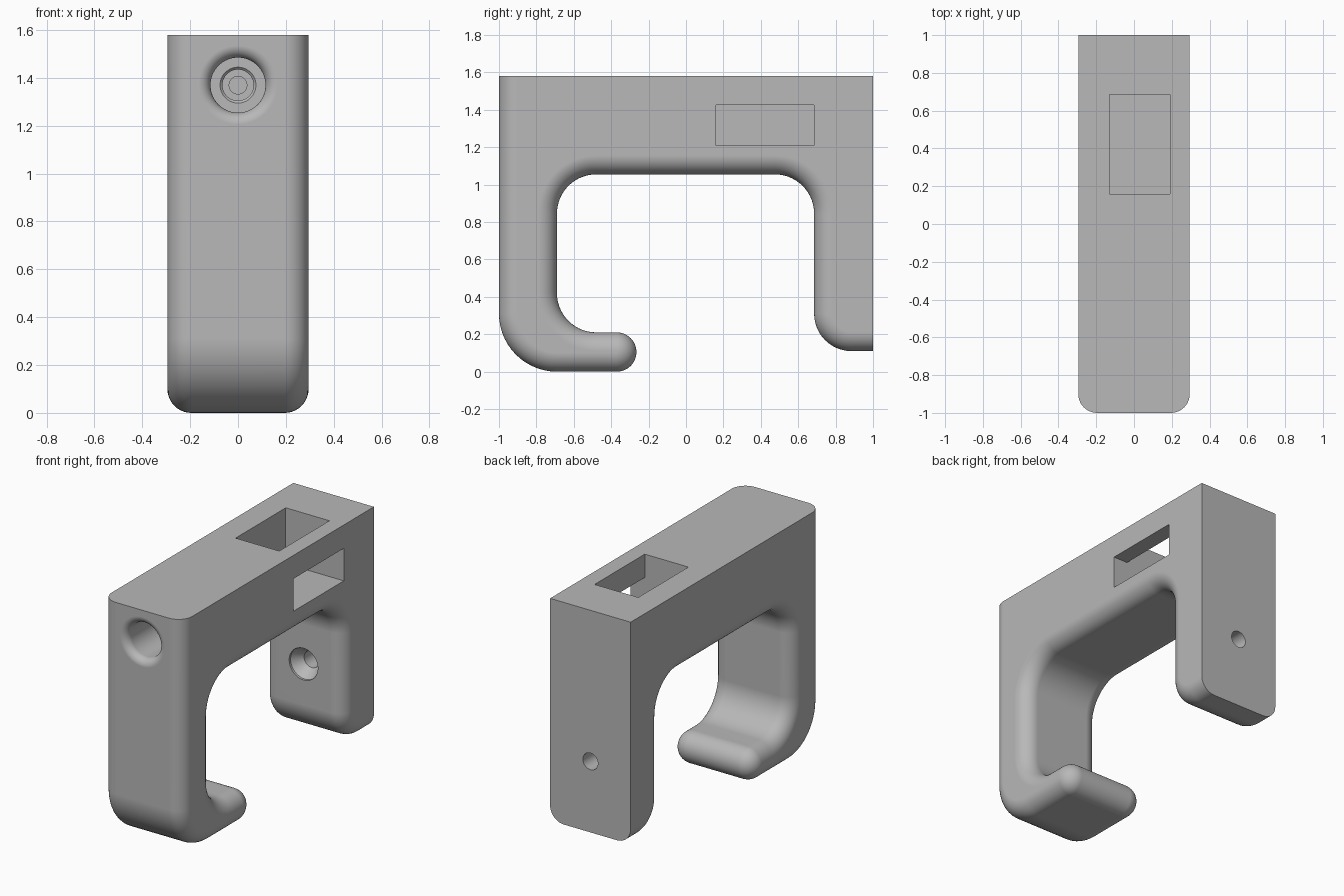
import bpy, bmesh
from math import sin, cos, pi, radians
from mathutils import Matrix

cube = bpy.data.objects.get("Cube")
if cube:
    bpy.data.objects.remove(cube, do_unlink=True)

HALF, FILLET = 0.295, 0.1
TOP = 1.58

grey = bpy.data.materials.new("plain_grey")
grey.use_nodes = True
colour = (0.48, 0.48, 0.48, 1)
grey.diffuse_color = colour
grey.node_tree.nodes["Principled BSDF"].inputs["Base Color"].default_value = colour


def make_object(name, bm):
    bmesh.ops.recalc_face_normals(bm, faces=bm.faces)
    mesh = bpy.data.meshes.new(name)
    bm.to_mesh(mesh)
    bm.free()
    obj = bpy.data.objects.new(name, mesh)
    mesh.materials.append(grey)
    bpy.context.collection.objects.link(obj)
    return obj


def arc(cy, cz, r, start, end, side=1, steps=14):
    """Points (y, z) with outward normals; side is -1 on concave arcs."""
    out = []
    for i in range(steps + 1):
        a = radians(start + (end - start) * i / steps)
        out.append((cy + r * cos(a), cz + r * sin(a), side * cos(a), side * sin(a)))
    return out


def bridge(bm, rings):
    n = len(rings[0])
    for a, b in zip(rings, rings[1:]):
        for i in range(n):
            j = (i + 1) % n
            bm.faces.new((a[i], a[j], b[j], b[i]))
    bm.faces.new(rings[0])
    bm.faces.new(rings[-1])


def lathe(name, profile, z, sides=64):
    """Solid turned about a line along y; profile holds (y, radius)."""
    bm = bmesh.new()
    rings = [[bm.verts.new((r * cos(2 * pi * k / sides), y, z + r * sin(2 * pi * k / sides)))
              for k in range(sides)] for y, r in profile]
    bridge(bm, rings)
    return make_object(name, bm)


def box(name, low, high):
    bm = bmesh.new()
    bmesh.ops.create_cube(bm, size=1)
    for v in bm.verts:
        v.co = [lo if c < 0 else hi for c, lo, hi in zip(v.co, low, high)]
    return make_object(name, bm)


# Rounded outline: front, hook, inner opening, back leg
outline = [(-1, TOP, -1, 0)]
outline += arc(-0.69, 0.31, 0.31, 180, 270)
outline += arc(-0.37, 0.105, 0.105, 270, 450, steps=24)
outline += arc(-0.48, 0.42, 0.21, 270, 180, -1)
outline += arc(-0.48, 0.845, 0.21, 180, 90, -1)
outline += arc(0.475, 0.845, 0.21, 90, 0, -1)
outline += arc(0.885, 0.31, 0.2, 180, 270)
outline += [(1, 0.11, 0, -1)]

# Body: outline layers across the width, shrinking through the side fillets
layers = []
for k in range(11):
    t = pi / 2 * k / 10
    layers.append((HALF - FILLET + FILLET * sin(t), FILLET * (1 - cos(t))))
layers = [(-x, d) for x, d in reversed(layers)] + layers
bm = bmesh.new()
rings = []
for x, d in layers:
    ring = [bm.verts.new((x, y - ny * d, z - nz * d)) for y, z, ny, nz in outline]
    ring.append(bm.verts.new((x, 1, TOP)))
    rings.append(ring)
bridge(bm, rings)
body = make_object("hook_body", bm)

# Cutters: flared stepped bore, countersunk screw hole, top pocket and side slot
flare = [(-0.95 - 0.05 * cos(t), 0.165 - 0.05 * sin(t))
         for t in (pi / 2 * k / 8 for k in range(9))]
bore = [(-1.03, 0.165)] + flare + [(-0.6, 0.115), (-0.6, 0.075), (-0.59, 0.065),
                                   (0.3, 0.065), (0.3, 0.037), (0.85, 0.037)]
screw = [(0.6, 0.105), (0.7, 0.105), (0.77, 0.055), (1.05, 0.055)]
cutters = [
    box("pocket_cutter", (-0.13, 0.16, 1.21), (0.19, 0.685, 1.8)),
    box("slot_cutter", (0.0, 0.16, 1.21), (0.4, 0.685, 1.425)),
    lathe("bore_cutter", bore, 1.37),
    lathe("screw_cutter", screw, 0.58),
]

bpy.ops.object.select_all(action="DESELECT")
bpy.context.view_layer.objects.active = body
body.select_set(True)
for cutter in cutters:
    cutter.hide_render = True
    mod = body.modifiers.new(cutter.name, "BOOLEAN")
    mod.operation = "DIFFERENCE"
    mod.solver = "EXACT"
    mod.object = cutter
    bpy.ops.object.modifier_apply(modifier=mod.name)
    bpy.data.objects.remove(cutter, do_unlink=True)

# Smooth fillets, crisp top and back edges
bpy.ops.object.shade_smooth_by_angle(angle=radians(30))
weighted = body.modifiers.new("even_shading", "WEIGHTED_NORMAL")
weighted.keep_sharp = True
